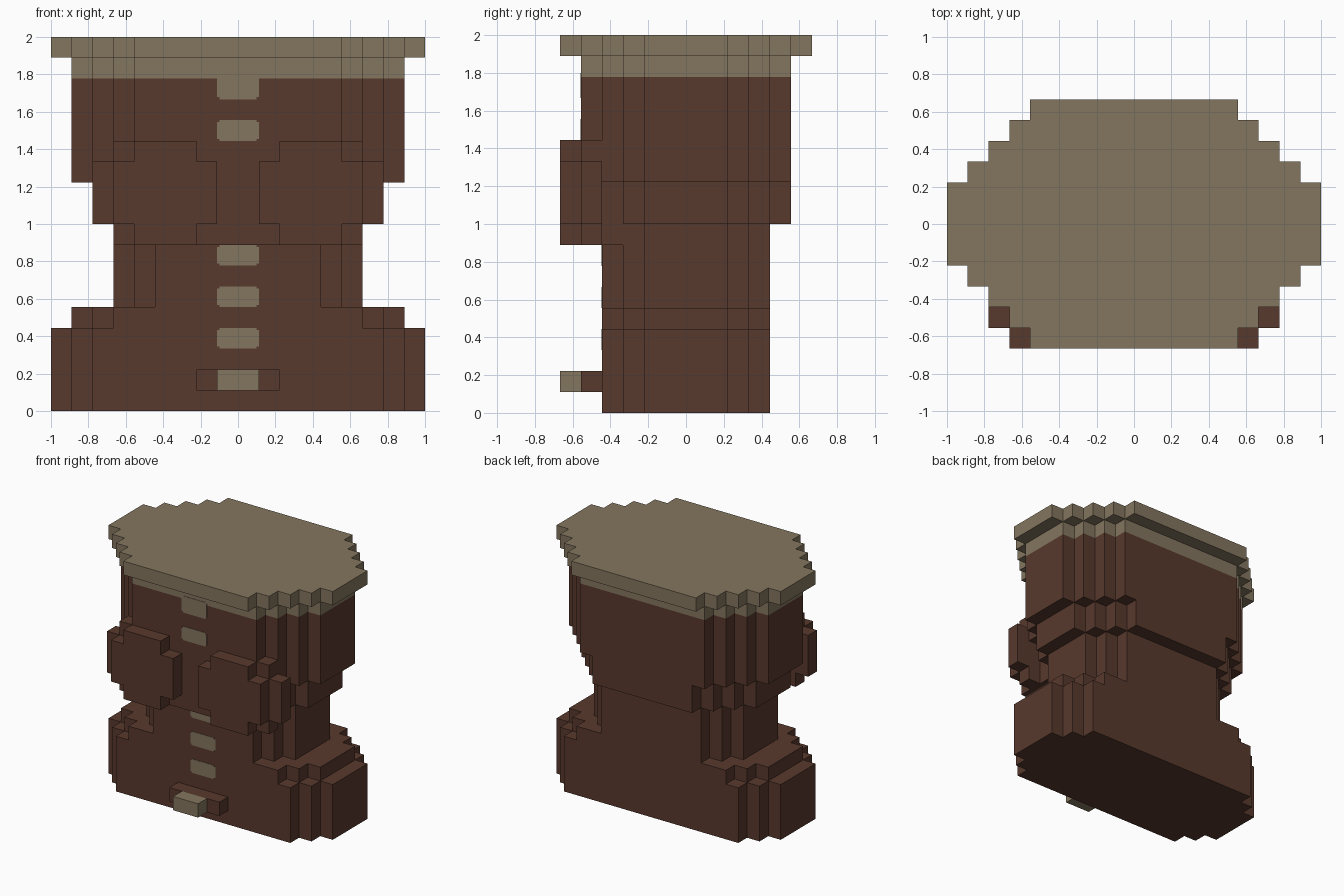
import bpy, bmesh
from mathutils import Vector

cube = bpy.data.objects.get("Cube")
if cube:
    bpy.data.objects.remove(cube, do_unlink=True)

U = 1 / 9  # one block


def material(name, rgb):
    m = bpy.data.materials.new(name)
    m.use_nodes = True
    m.diffuse_color = (*rgb, 1)
    bsdf = m.node_tree.nodes["Principled BSDF"]
    bsdf.inputs["Base Color"].default_value = (*rgb, 1)
    bsdf.inputs["Roughness"].default_value = 0.9
    return m


BROWN = material("brown leather", (0.098, 0.041, 0.026))
TAN = material("tan trim", (0.231, 0.181, 0.114))


def prism(name, outline, depth, mat):
    """Extrude a flat outline (in blocks) along a vector."""
    bm = bmesh.new()
    face = bm.faces.new([bm.verts.new(Vector(p) * U) for p in outline])
    new = bmesh.ops.extrude_face_region(bm, geom=[face])["geom"]
    verts = [g for g in new if isinstance(g, bmesh.types.BMVert)]
    bmesh.ops.translate(bm, verts=verts, vec=Vector(depth) * U)
    bmesh.ops.recalc_face_normals(bm, faces=bm.faces)
    mesh = bpy.data.meshes.new(name)
    bm.to_mesh(mesh)
    bm.free()
    mesh.materials.append(mat)
    obj = bpy.data.objects.new(name, mesh)
    bpy.context.scene.collection.objects.link(obj)
    return obj


def four_way(quadrant):
    """Mirror a quarter outline into a full closed one."""
    half = quadrant + [(-x, y) for x, y in reversed(quadrant)]
    return half + [(-x, -y) for x, y in half]


def tier(name, half_x, half_y, z0, z1, mat):
    """Horizontal layer whose corners step in one block per row."""
    quad = [(half_x, 2)]
    for i in range(1, half_y - 1):
        quad += [(half_x - i, 1 + i), (half_x - i, 2 + i)]
    outline = [(x, y, z0) for x, y in four_way(quad)]
    return prism(name, outline, (0, 0, z1 - z0), mat)


def notched(name, x0, x1, z0, z1, y0, y1, mat, notch=1):
    """Upright plate with a square bite out of each corner."""
    cx, cz = (x0 + x1) / 2, (z0 + z1) / 2
    hx, hz = abs(x1 - x0) / 2, (z1 - z0) / 2
    quad = [(hx, hz - notch), (hx - notch, hz - notch), (hx - notch, hz)]
    outline = [(cx + x, y0, cz + z) for x, z in four_way(quad)]
    return prism(name, outline, (0, y1 - y0, 0), mat)


def box(name, x0, x1, y0, y1, z0, z1, mat):
    outline = [(x0, y0, z0), (x1, y0, z0), (x1, y1, z0), (x0, y1, z0)]
    return prism(name, outline, (0, 0, z1 - z0), mat)


# Stacked body, from the ground up
tier("base", 9, 4, 0, 4, BROWN)
tier("base_step", 8, 4, 4, 5, BROWN)
tier("waist", 6, 4, 5, 9, BROWN)
tier("lower_chest", 7, 5, 9, 11, BROWN)
tier("upper_chest", 8, 5, 11, 16, BROWN)
tier("trim_band", 8, 5, 16, 17, TAN)
tier("top_slab", 9, 6, 17, 18, TAN)

# Paired rounded pads on the front, with the ledge under them
for side, s in (("left", 1), ("right", -1)):
    notched(side + "_pad_front", s, 6 * s, 8, 13, -6, -5, BROWN)
    notched(side + "_pad_back", s, 7 * s, 8, 13, -5, -4, BROWN)
box("pad_ledge", -6, 6, -5, -4, 8, 9, BROWN)
box("pad_ledge_back", -5, 5, -4, -3, 8, 9, BROWN)

# Buckle near the ground
box("buckle_base", -2, 2, -5, -4, 1, 2, BROWN)
box("buckle", -1, 1, -6, -5, 1, 2, TAN)

# Thin painted buttons down the centre line
for z, y in ((3, -4), (5, -4), (7, -4), (13, -5)):
    notched(f"button_{z}", -1, 1, z, z + 1, y - 0.03, y, TAN, 0.1)
notched("band_tab", -1, 1, 15, 16.2, -5.03, -5, TAN, 0.1)
